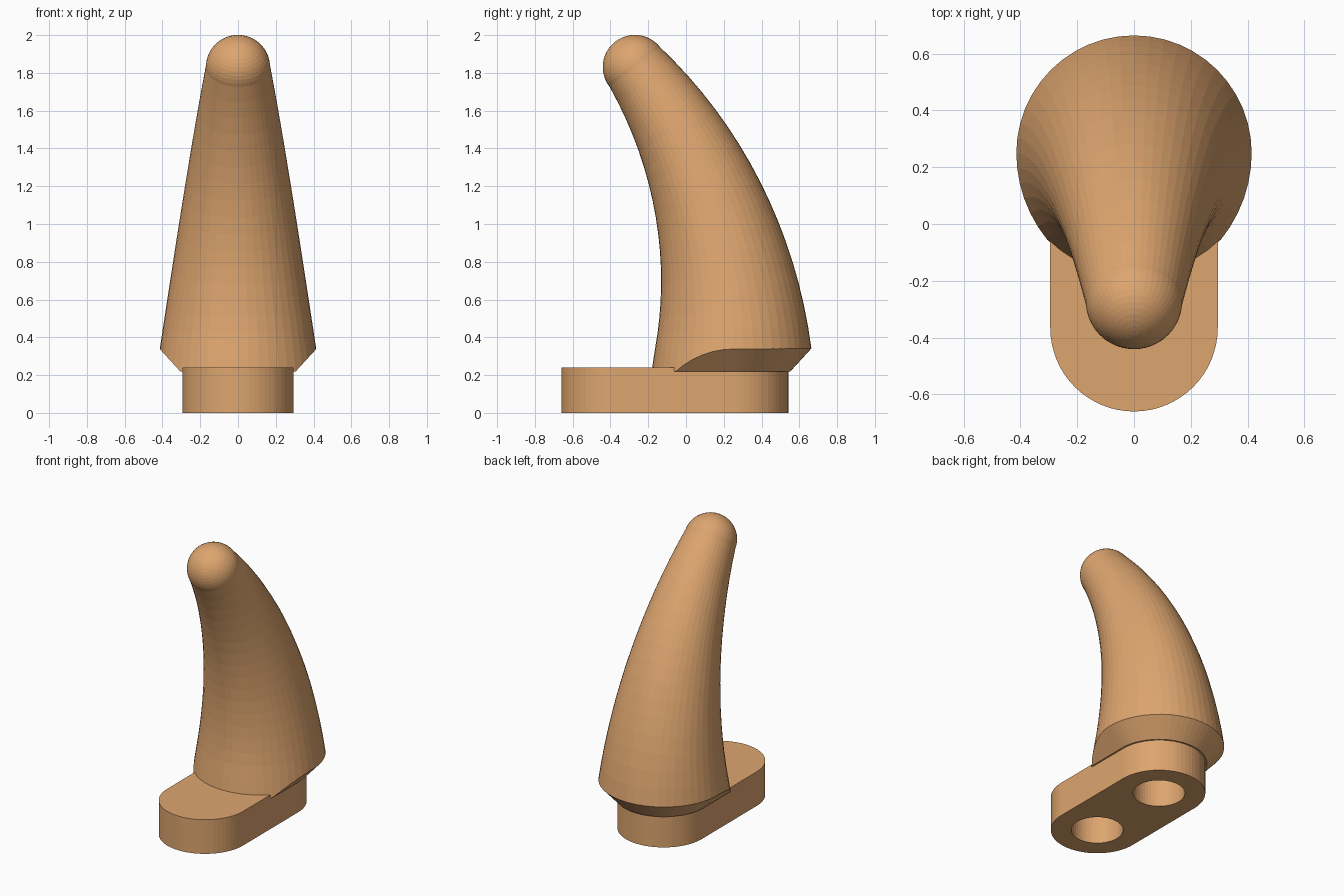
import bpy, bmesh, math
from mathutils import Vector

if "Cube" in bpy.data.objects:
    bpy.data.objects.remove(bpy.data.objects["Cube"])

SEG = 48                       # sides of the horn
FRONT_Y, BACK_Y = -0.365, 0.247  # arc centres of the slotted base

tan = bpy.data.materials.new("tan")
tan.diffuse_color = (0.73, 0.38, 0.16, 1)
tan.use_nodes = True
tan.node_tree.nodes["Principled BSDF"].inputs["Base Color"].default_value = tan.diffuse_color


def loft(name, rings):
    """Closed solid through rings of equal point count, single points as caps."""
    bm = bmesh.new()
    loops = [[bm.verts.new(p) for p in ring] for ring in rings]
    n = len(loops[0])
    for a, b in zip(loops, loops[1:]):
        for i in range(n):
            j = (i + 1) % n
            bm.faces.new((a[i], a[j], b[j], b[i]))
    bm.faces.new(loops[0][::-1])
    bm.faces.new(loops[-1])
    bmesh.ops.recalc_face_normals(bm, faces=bm.faces)
    mesh = bpy.data.meshes.new(name)
    bm.to_mesh(mesh)
    bm.free()
    mesh.materials.append(tan)
    obj = bpy.data.objects.new(name, mesh)
    bpy.context.collection.objects.link(obj)
    return obj


def stadium(r, z, n=32):
    """Rounded slot outline along y."""
    pts = []
    for cy, start in ((BACK_Y, 0), (FRONT_Y, math.pi)):
        for i in range(n + 1):
            a = start + math.pi * i / n
            pts.append((r * math.cos(a), cy + r * math.sin(a), z))
    return pts


def circle(r, cy, z):
    return [(r * math.cos(2 * math.pi * i / SEG),
             cy + r * math.sin(2 * math.pi * i / SEG), z) for i in range(SEG)]


def boolean(obj, cutter, operation):
    mod = obj.modifiers.new(operation.lower(), 'BOOLEAN')
    mod.operation, mod.solver, mod.object = operation, 'EXACT', cutter
    bpy.context.view_layer.objects.active = obj
    bpy.ops.object.modifier_apply(modifier=mod.name)
    bpy.data.objects.remove(cutter, do_unlink=True)


# Base: rounded slab with two blind holes underneath
base = loft("base", [stadium(0.295, 0), stadium(0.295, 0.24)])
for y in (FRONT_Y, BACK_Y):
    hole = loft("hole_cutter", [circle(0.165, y, -0.1), circle(0.165, y, 0.2)])
    boolean(base, hole, 'DIFFERENCE')

# Horn: tapered circular sweep that bends forward, with a round tip
R, END, Z0, R0, R1 = 2.395, math.radians(38.5), 0.34, 0.414, 0.17


def horn_ring(theta, r, along=0.0):
    tangent = Vector((0, -math.sin(theta), math.cos(theta)))
    side = Vector((0, math.cos(theta), math.sin(theta)))
    centre = Vector((0, 0.25 - R * (1 - math.cos(theta)), Z0 + R * math.sin(theta)))
    centre += tangent * along
    return [centre + r * (Vector((1, 0, 0)) * math.cos(a) + side * math.sin(a))
            for a in (2 * math.pi * i / SEG for i in range(SEG))]


rings = [horn_ring(0, R0 + 0.021, -0.14)]
BANDS, CAP = 16, 12
for k in range(BANDS + 1):
    t = k / BANDS
    rings.append(horn_ring(END * t, R0 + (R1 - R0) * t))
for k in range(1, CAP):
    phi = math.pi / 2 * k / CAP
    rings.append(horn_ring(END, R1 * math.cos(phi), R1 * math.sin(phi)))
rings.append(horn_ring(END, 0.003, R1))
horn = loft("horn", rings)

# Sloped underside of the horn, flaring out from the base outline
flare = loft("flare_cutter", [stadium(0.306, 0.22), stadium(0.416, 0.34),
                              stadium(2.2, 2.3)])
boolean(horn, flare, 'INTERSECT')
